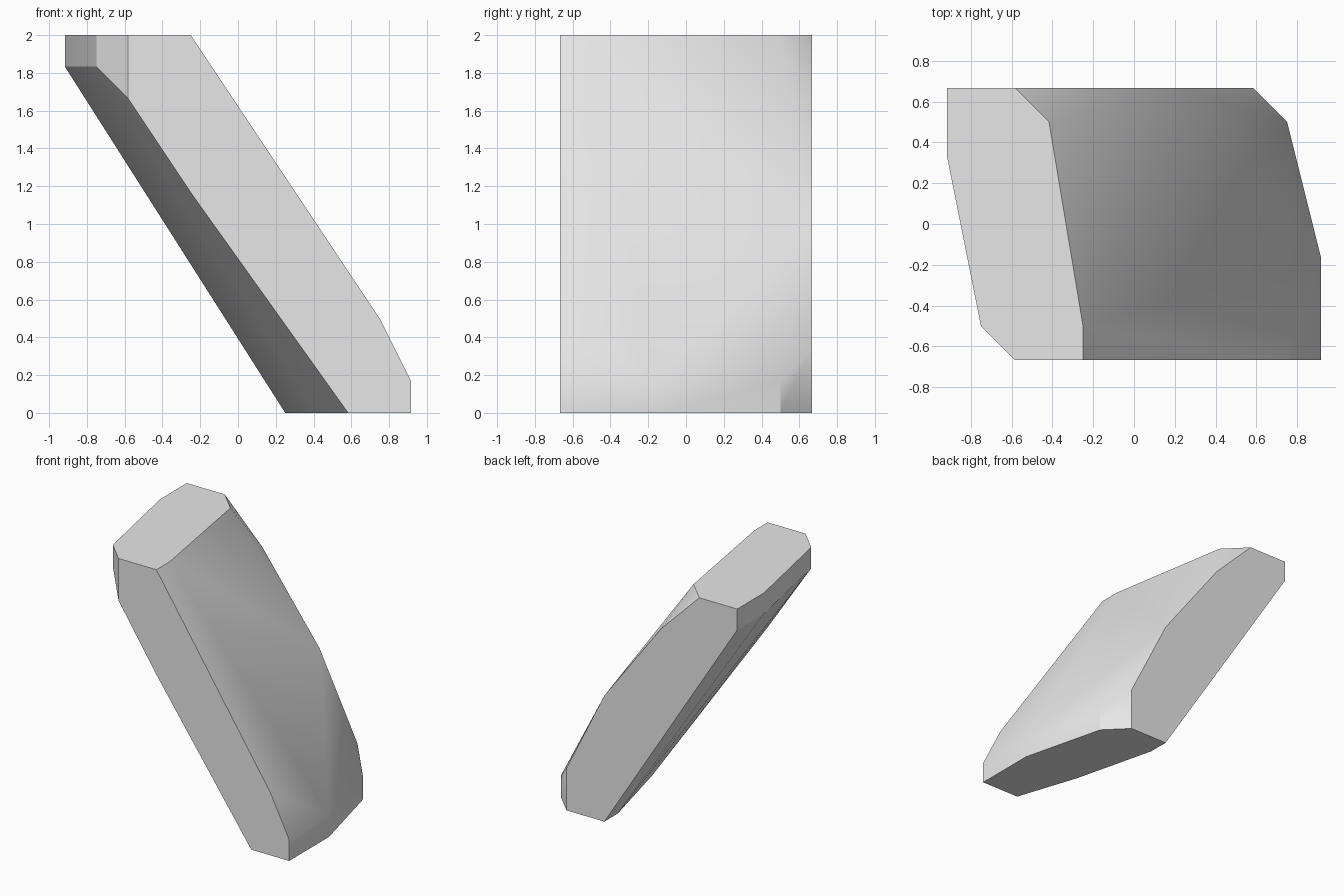
import bpy
import bmesh
import math

# Remove the default object
cube = bpy.data.objects.get("Cube")
if cube:
    bpy.data.objects.remove(cube, do_unlink=True)

UNIT = 1 / 12          # layout grid step
HALF_DEPTH = 8         # front and back planes, in grid steps
HEIGHT = 24
RIM = 2                # height of the upright band at both ends

# Flat front and back outlines (x, z)
front_outline = [(-7, HEIGHT), (-3, HEIGHT), (9, 6), (11, RIM),
                 (11, 0), (7, 0), (-3, 14), (-7, 20)]
back_outline = [(-11, HEIGHT), (-7, HEIGHT), (-3, 20), (3, 12),
                (7, 4), (7, 0), (3, 0), (-11, HEIGHT - RIM)]

# Corners of the end caps between front and back (x, y)
top_inner = [(-3, -6), (-5, 6)]
top_outer = [(-11, 4), (-9, -6)]
bottom_inner = [(5, -2), (3, 6)]
bottom_outer = [(11, -2), (9, 6)]


def at_depth(outline, y):
    return [(x, y, z) for x, z in outline]


def at_height(corners, z):
    return [(x, y, z) for x, y in corners]


points = at_depth(front_outline, -HALF_DEPTH) + at_depth(back_outline, HALF_DEPTH)
points += at_height(top_inner + top_outer, HEIGHT)
points += at_height(bottom_inner + bottom_outer, 0)
# Upright bands on the overhanging sides of the caps
points += at_height(top_outer, HEIGHT - RIM)
points += at_height(bottom_outer, RIM)

# Wrap the outlines into one leaning slab
bm = bmesh.new()
for point in points:
    bm.verts.new([c * UNIT for c in point])
hull = bmesh.ops.convex_hull(bm, input=bm.verts)
spare = {g for g in hull["geom_interior"] + hull["geom_unused"]
         if isinstance(g, bmesh.types.BMVert)}
bmesh.ops.delete(bm, geom=list(spare), context="VERTS")
bmesh.ops.dissolve_limit(bm, angle_limit=math.radians(0.5),
                         verts=bm.verts, edges=bm.edges)
bmesh.ops.recalc_face_normals(bm, faces=bm.faces)

mesh = bpy.data.meshes.new("leaning_slab")
bm.to_mesh(mesh)
bm.free()
slab = bpy.data.objects.new("leaning_slab", mesh)
bpy.context.collection.objects.link(slab)

# Plain grey stone
grey = (0.8, 0.8, 0.8, 1)
stone = bpy.data.materials.new("light_grey")
stone.use_nodes = True
stone.diffuse_color = grey
for node in stone.node_tree.nodes:
    if node.type == "BSDF_PRINCIPLED":
        node.inputs["Base Color"].default_value = grey
mesh.materials.append(stone)

# Soft sides, crisp ends
bpy.ops.object.select_all(action="DESELECT")
slab.select_set(True)
bpy.context.view_layer.objects.active = slab
bpy.ops.object.shade_smooth_by_angle(angle=math.radians(30))
